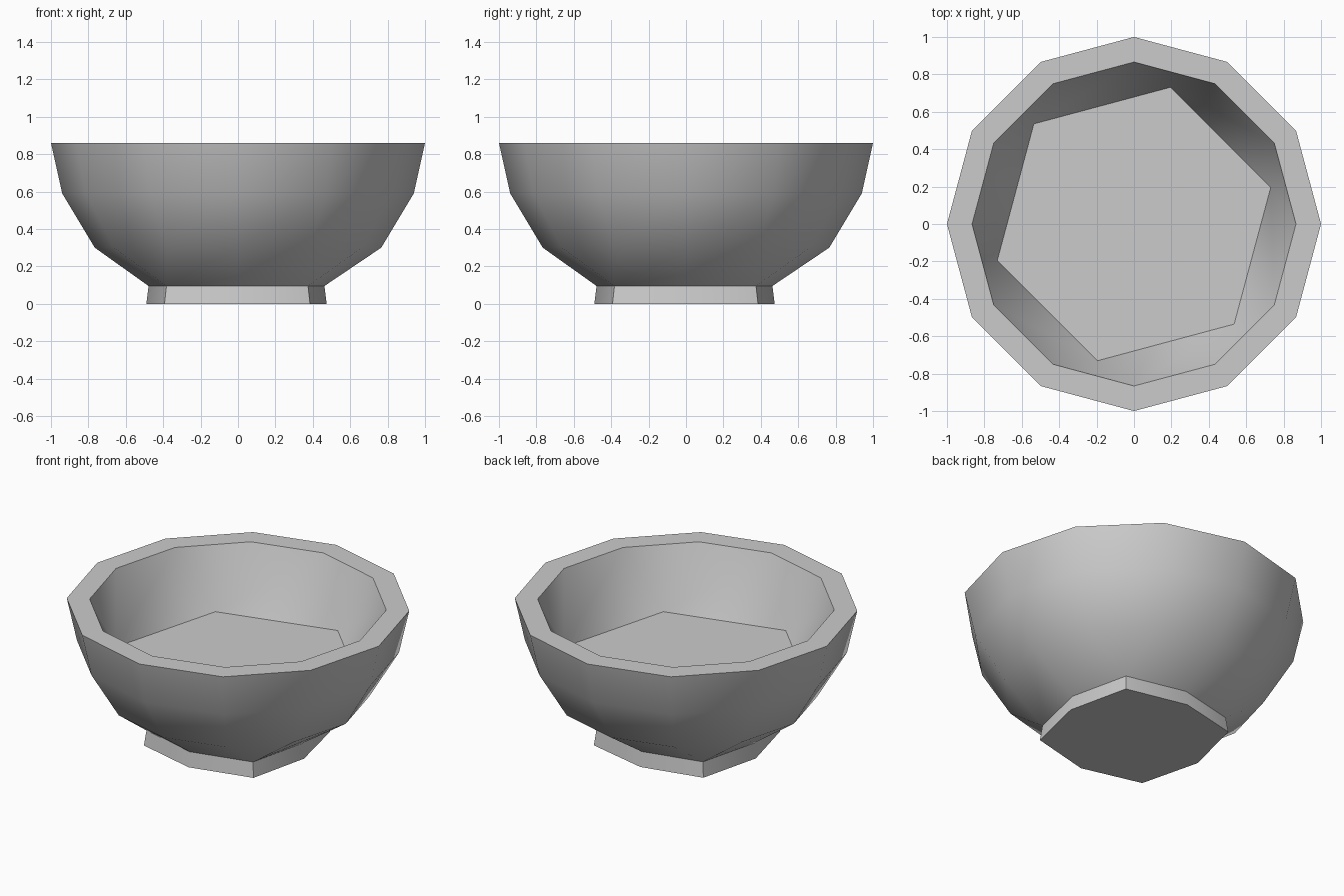
import bpy
import bmesh
import math

SIDES = 12

if "Cube" in bpy.data.objects:
    bpy.data.objects.remove(bpy.data.objects["Cube"], do_unlink=True)

clay = bpy.data.materials.new("grey_clay")
clay.use_nodes = True
colour = (0.6, 0.6, 0.6, 1)
clay.diffuse_color = colour
clay.node_tree.nodes["Principled BSDF"].inputs["Base Color"].default_value = colour


def point(radius, degrees, z, shift=0):
    a = math.radians(degrees)
    return (radius * math.cos(a) + shift, radius * math.sin(a) + shift, z)


def round_ring(radius, z):
    return [point(radius, 30 * k, z) for k in range(SIDES)]


def foot_ring(axis_radius, corner_radius, z):
    # Pairs of points meet at each diagonal, leaving eight sides
    return [point(axis_radius, 30 * k, z, -0.008) if k % 3 == 0
            else point(corner_radius, 45 + 90 * (k // 3), z, -0.004)
            for k in range(SIDES)]


def floor_ring(radius, z):
    # Pairs of points meet, leaving six sides
    return [point(radius, 15 + 60 * (k // 2), z) for k in range(SIDES)]


def loft(name, rings, cap_end):
    """Skin the rings in order and weld the points that meet."""
    bm = bmesh.new()
    loops = [[bm.verts.new(p) for p in ring] for ring in rings]
    for a, b in zip(loops, loops[1:]):
        for k in range(SIDES):
            n = (k + 1) % SIDES
            bm.faces.new((a[k], a[n], b[n], b[k]))
    if cap_end:
        bm.faces.new(loops[-1])
    bmesh.ops.remove_doubles(bm, verts=bm.verts, dist=0.0005)
    bmesh.ops.recalc_face_normals(bm, faces=bm.faces)
    mesh = bpy.data.meshes.new(name)
    bm.to_mesh(mesh)
    bm.free()
    mesh.materials.append(clay)
    obj = bpy.data.objects.new(name, mesh)
    bpy.context.collection.objects.link(obj)
    bpy.ops.object.select_all(action="DESELECT")
    obj.select_set(True)
    bpy.context.view_layer.objects.active = obj
    bpy.ops.object.shade_smooth_by_angle(angle=math.radians(50))
    return obj


# Bowl: curved outside, flat rim, inner wall and floor
loft("bowl", [
    foot_ring(0.47, 0.535, 0.095),
    round_ring(0.766, 0.30),
    round_ring(0.94, 0.59),
    round_ring(1.0, 0.86),
    round_ring(0.866, 0.86),
    floor_ring(0.757, 0.466),
], cap_end=True)

# Foot: short flared base, closed underneath
loft("foot", [
    foot_ring(0.47, 0.535, 0.095),
    foot_ring(0.482, 0.55, 0),
], cap_end=True)
